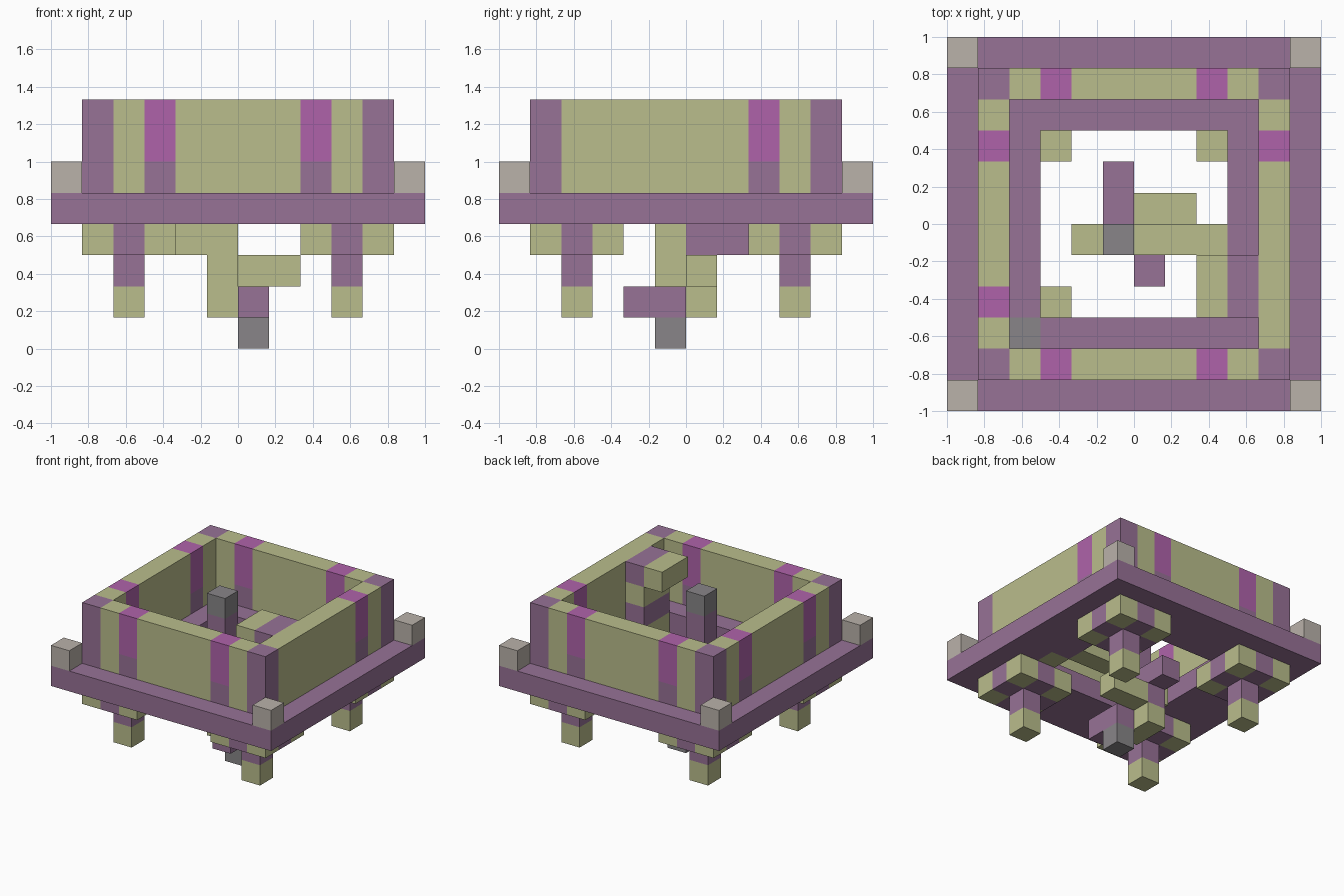
import bpy
import bmesh
from mathutils import Vector

UNIT = 1 / 6  # edge of one building block

if "Cube" in bpy.data.objects:
    bpy.data.objects.remove(bpy.data.objects["Cube"], do_unlink=True)

PALETTE = {
    "purple": (0.31, 0.168, 0.305),
    "olive": (0.49, 0.51, 0.262),
    "magenta": (0.428, 0.124, 0.402),
    "grey": (0.246, 0.235, 0.246),
    "beige": (0.491, 0.445, 0.402),
}
COLOURS = list(PALETTE)
MATERIALS = []
for name, rgb in PALETTE.items():
    mat = bpy.data.materials.new(name)
    mat.use_nodes = True
    mat.diffuse_color = (*rgb, 1)
    mat.node_tree.nodes["Principled BSDF"].inputs["Base Color"].default_value = (*rgb, 1)
    MATERIALS.append(mat)

blocks = {}  # block position -> (part, colour)


def fill(part, colour, xs, ys, zs):
    """Fill a box of blocks; each range is a single index or (first, last)."""
    spans = [(s, s) if isinstance(s, int) else s for s in (xs, ys, zs)]
    for x in range(spans[0][0], spans[0][1] + 1):
        for y in range(spans[1][0], spans[1][1] + 1):
            for z in range(spans[2][0], spans[2][1] + 1):
                blocks[x, y, z] = (part, colour)


def carve(xs, ys, z):
    for x in range(xs[0], xs[1] + 1):
        for y in range(ys[0], ys[1] + 1):
            blocks.pop((x, y, z), None)


# Wide rim with a square opening
fill("rim", "purple", (-6, 5), (-6, 5), 4)
carve((-3, 2), (-3, 2), 4)
fill("rim", "grey", -4, -4, 4)

# Walls with magenta bands on purple footings, and purple corners
fill("walls", "olive", (-5, 4), (-5, 4), (5, 7))
for z in (5, 6, 7):
    carve((-4, 3), (-4, 3), z)
bands = [(x, y) for x in (-3, 2) for y in (-5, 4)] + [(-5, -3), (-5, 2), (4, 2)]
for x, y in bands:
    fill("walls", "purple", x, y, 5)
    fill("walls", "magenta", x, y, (6, 7))
for x in (-5, 4):
    for y in (-5, 4):
        fill("walls", "purple", x, y, (5, 7))

# Corner posts, and legs under square caps
for x in (-6, 5):
    for y in (-6, 5):
        fill("corner_posts", "beige", x, y, 5)
for x in (-4, 3):
    for y in (-4, 3):
        fill("leg_caps", "olive", (x - 1, x + 1), (y - 1, y + 1), 3)
        fill("leg_caps", "purple", (x - 1, x + 1), y, 3)
        fill("leg_caps", "purple", x, (y - 1, y + 1), 3)
        fill("legs", "purple", x, y, 2)
        fill("legs", "olive", x, y, 1)

# Banded pillar against the wall, with a shelf on top
for z, colour in zip((4, 5, 6, 7), ("olive", "purple", "olive", "purple")):
    fill("wall_pillar", colour, 3, (-3, -2), z)
fill("pillar_shelf", "olive", 2, (-3, -2), 7)

# Central post held by a beam from the rim
fill("center_post", "olive", -1, -1, (1, 3))
fill("center_post", "purple", -1, -1, (4, 6))
fill("center_post", "grey", -1, -1, 7)
fill("support_beam", "olive", (0, 2), -1, 4)

# Branches hanging around the foot of the post
fill("branches", "olive", -2, -1, 3)
fill("branches", "purple", -1, (0, 1), 3)
fill("branches", "purple", -1, 0, 2)
fill("branches", "olive", -1, 0, 1)
fill("branches", "olive", (0, 1), 0, 2)
fill("branches", "purple", 0, (-2, -1), 1)
fill("branch_tip", "grey", 0, -1, 0)


def build(part):
    """Make one mesh from the exposed sides of a part's blocks."""
    bm = bmesh.new()
    for cell, (owner, colour) in blocks.items():
        if owner != part:
            continue
        center = Vector(cell) + Vector((0.5, 0.5, 0.5))
        for axis in range(3):
            for sign in (-1, 1):
                n = Vector((0, 0, 0))
                n[axis] = sign
                if tuple(int(c + d) for c, d in zip(cell, n)) in blocks:
                    continue
                u = Vector((0, 0, 0))
                u[(axis + 1) % 3] = 0.5
                v = n.cross(u)
                mid = center + n / 2
                corners = (mid - u - v, mid + u - v, mid + u + v, mid - u + v)
                face = bm.faces.new([bm.verts.new(c * UNIT) for c in corners])
                face.material_index = COLOURS.index(colour)
    bmesh.ops.remove_doubles(bm, verts=bm.verts, dist=UNIT / 100)
    bmesh.ops.dissolve_limit(bm, angle_limit=0.01, verts=bm.verts, edges=bm.edges,
                             delimit={"MATERIAL"})
    mesh = bpy.data.meshes.new(part)
    bm.to_mesh(mesh)
    bm.free()
    for mat in MATERIALS:
        mesh.materials.append(mat)
    bpy.context.collection.objects.link(bpy.data.objects.new(part, mesh))


for part in dict.fromkeys(owner for owner, _ in blocks.values()):
    build(part)
